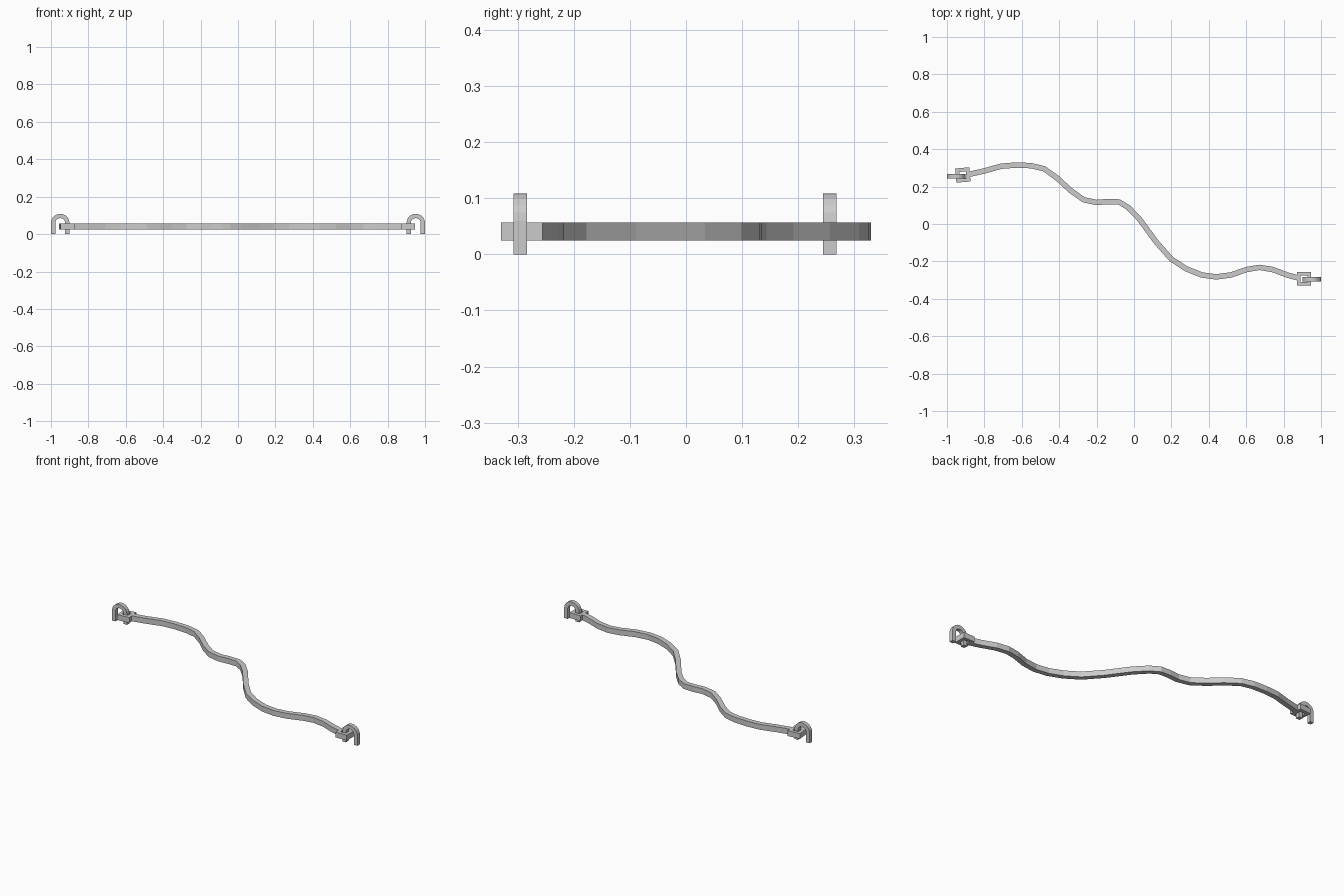
import bpy, bmesh, math
from mathutils import Vector, Matrix

if "Cube" in bpy.data.objects:
    bpy.data.objects.remove(bpy.data.objects["Cube"])


def sweep(name, path, side_axis, w, h):
    """Rectangular section swept along a planar path; side_axis is the plane normal."""
    bm = bmesh.new()
    n = Vector(side_axis)
    rings = []
    for i, p in enumerate(path):
        t = (path[min(i + 1, len(path) - 1)] - path[max(i - 1, 0)]).normalized()
        s = t.cross(n).normalized()
        rings.append([bm.verts.new(p + s * a * w / 2 + n * b * h / 2)
                      for a, b in ((-1, -1), (1, -1), (1, 1), (-1, 1))])
    for r0, r1 in zip(rings, rings[1:]):
        for k in range(4):
            bm.faces.new((r0[k], r0[(k + 1) % 4], r1[(k + 1) % 4], r1[k]))
    bm.faces.new(rings[0])
    bm.faces.new(rings[-1][::-1])
    return finish(name, bm)


def finish(name, bm):
    bmesh.ops.recalc_face_normals(bm, faces=bm.faces)
    me = bpy.data.meshes.new(name)
    bm.to_mesh(me)
    bm.free()
    ob = bpy.data.objects.new(name, me)
    bpy.context.collection.objects.link(ob)
    return ob


def square_ring(name, centre, size, hole, height, angle):
    """Square frame with an open middle for the staple leg."""
    bm = bmesh.new()
    loops = []
    for half, z in ((size / 2, -1), (size / 2, 1), (hole / 2, 1), (hole / 2, -1)):
        loops.append([bm.verts.new((x * half, y * half, z * height / 2))
                      for x, y in ((-1, -1), (1, -1), (1, 1), (-1, 1))])
    for i in range(4):
        a, b = loops[i], loops[(i + 1) % 4]
        for k in range(4):
            bm.faces.new((a[k], a[(k + 1) % 4], b[(k + 1) % 4], b[k]))
    bm.transform(Matrix.Translation(centre) @ Matrix.Rotation(angle, 4, 'Z'))
    return finish(name, bm)


def staple(name, cx, y):
    """Upside-down U with both legs reaching the ground."""
    r, zc = 0.038, 0.059
    path = [Vector((cx - r, y, 0))]
    path += [Vector((cx - r * math.cos(a), y, zc + r * math.sin(a)))
             for a in (math.pi * i / 10 for i in range(11))]
    path.append(Vector((cx + r, y, 0)))
    return sweep(name, path, (0, 1, 0), 0.023, 0.024)


# Winding strap lying level between the two ends
Z = 0.041
pts = [(-0.88, 0.266), (-0.80, 0.284), (-0.71, 0.309), (-0.63, 0.315), (-0.55, 0.312),
       (-0.48, 0.295), (-0.41, 0.245), (-0.34, 0.18), (-0.27, 0.13), (-0.20, 0.115),
       (-0.14, 0.120), (-0.08, 0.118), (-0.03, 0.088), (0.03, 0.025), (0.12, -0.098),
       (0.20, -0.188), (0.28, -0.24), (0.36, -0.272), (0.44, -0.283), (0.52, -0.272),
       (0.60, -0.244), (0.67, -0.232), (0.74, -0.243), (0.82, -0.273), (0.88, -0.289)]
sweep("strap", [Vector((x, y, Z)) for x, y in pts], (0, 0, 1), 0.029, 0.032)

# End loops and the staples through them
square_ring("left_loop", (-0.915, 0.262, Z), 0.076, 0.036, 0.032, math.radians(5))
square_ring("right_loop", (0.909, -0.293, Z), 0.074, 0.036, 0.032, 0)
staple("left_staple", -0.9505, 0.256)
staple("right_staple", 0.9505, -0.295)
